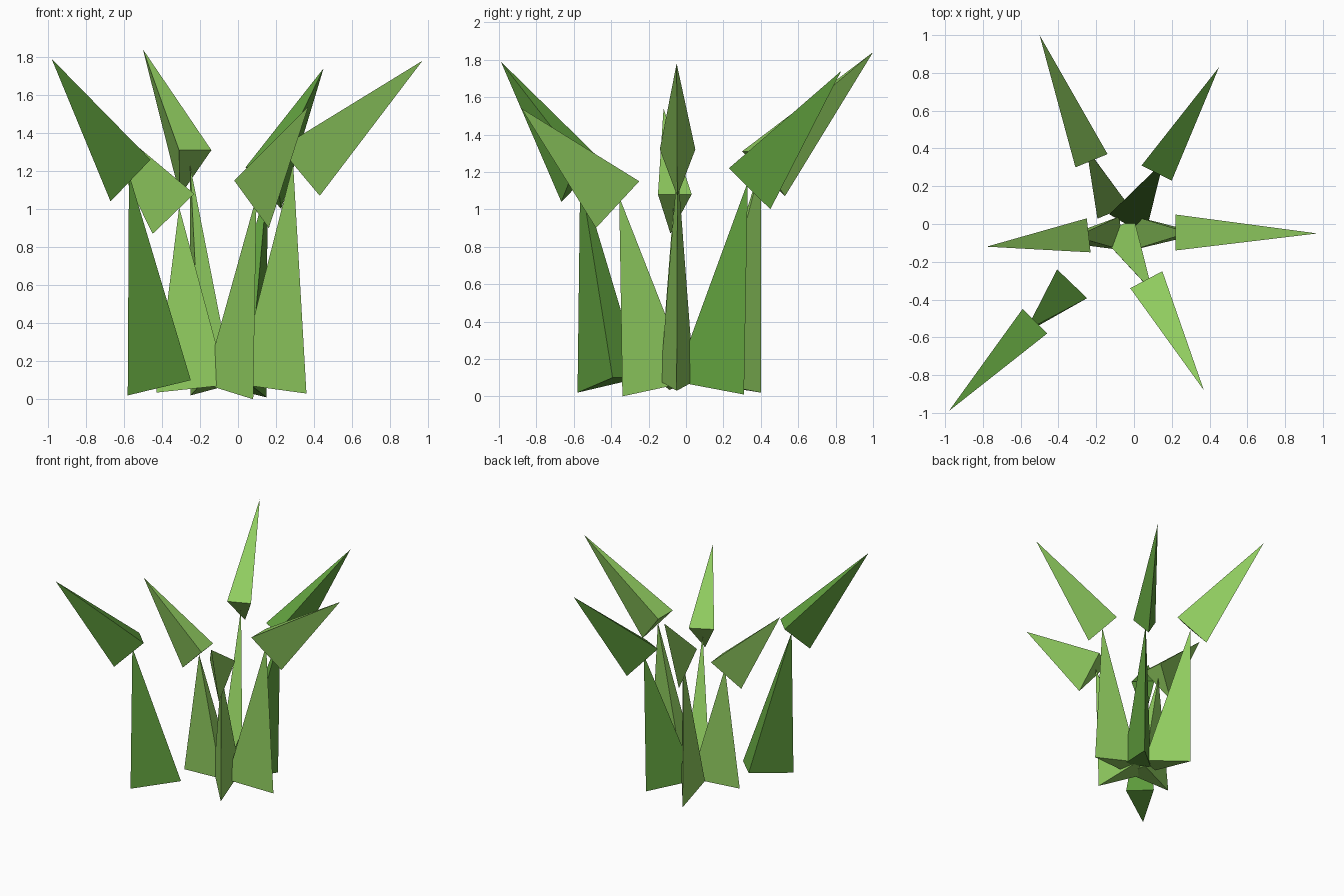
import bpy
from mathutils import Vector

if "Cube" in bpy.data.objects:
    bpy.data.objects.remove(bpy.data.objects["Cube"])


def material(name, rgb):
    m = bpy.data.materials.new(name)
    m.diffuse_color = (*rgb, 1)
    m.use_nodes = True
    m.node_tree.nodes["Principled BSDF"].inputs["Base Color"].default_value = m.diffuse_color
    return m


light_green = material("light_green", (0.275, 0.597, 0.114))
deep_green = material("deep_green", (0.119, 0.352, 0.048))


def spike(name, base, apex, mat):
    """Closed three-sided spike from a base triangle to an apex."""
    a, b, c = base
    # keep the base facing away from the apex
    if (b - a).cross(c - a).dot(apex - a) > 0:
        b, c = c, b
    mesh = bpy.data.meshes.new(name)
    mesh.from_pydata([a, b, c, apex], [],
                     [(0, 1, 2), (1, 0, 3), (2, 1, 3), (0, 2, 3)])
    mesh.materials.append(mat)
    bpy.context.collection.objects.link(bpy.data.objects.new(name, mesh))


def blade(name, tip, left, right, height, drop, foot, half, rise, mat):
    tip, foot = Vector(tip), Vector(foot)
    left, right = Vector((*left, height)), Vector((*right, height))
    mid = (left + right) / 2
    out = Vector((tip.x - mid.x, tip.y - mid.y, 0)).normalized()
    side = Vector((-out.y, out.x, 0))
    # bent upper leaf
    keel = mid + out * 0.21 - Vector((0, 0, drop))
    spike(name + "_leaf", (left, right, keel), tip, mat)
    # upright stem ending on the leaf's underside
    inner = foot - out * 0.365 + Vector((0, 0, rise))
    spike(name + "_stem", (foot, inner + side * half, inner - side * half),
          (left + right + keel) / 3, mat)


blade("front_left", (-0.98, -0.99, 1.79), (-0.59, -0.45), (-0.46, -0.58),
      1.26, 0.22, (-0.58, -0.58, 0.02), 0.11, 0.08, deep_green)
blade("left", (-0.78, -0.12, 1.54), (-0.25, 0.03), (-0.23, -0.15),
      1.08, 0.21, (-0.43, -0.09, 0.035), 0.09, 0.04, light_green)
blade("right", (0.97, -0.05, 1.78), (0.22, 0.05), (0.22, -0.14),
      1.32, 0.25, (0.36, -0.05, 0.03), 0.09, 0.05, light_green)
blade("back_left", (-0.50, 1.0, 1.84), (-0.31, 0.30), (-0.14, 0.37),
      1.31, 0.24, (-0.25, 0.40, 0.02), 0.09, 0.06, light_green)
blade("back_right", (0.45, 0.83, 1.74), (0.04, 0.31), (0.20, 0.23),
      1.22, 0.22, (0.15, 0.31, 0.01), 0.11, 0.07, deep_green)
blade("front_right", (0.37, -0.88, 1.54), (-0.02, -0.34), (0.15, -0.25),
      1.15, 0.25, (0.08, -0.34, 0.0), 0.10, 0.08, light_green)
